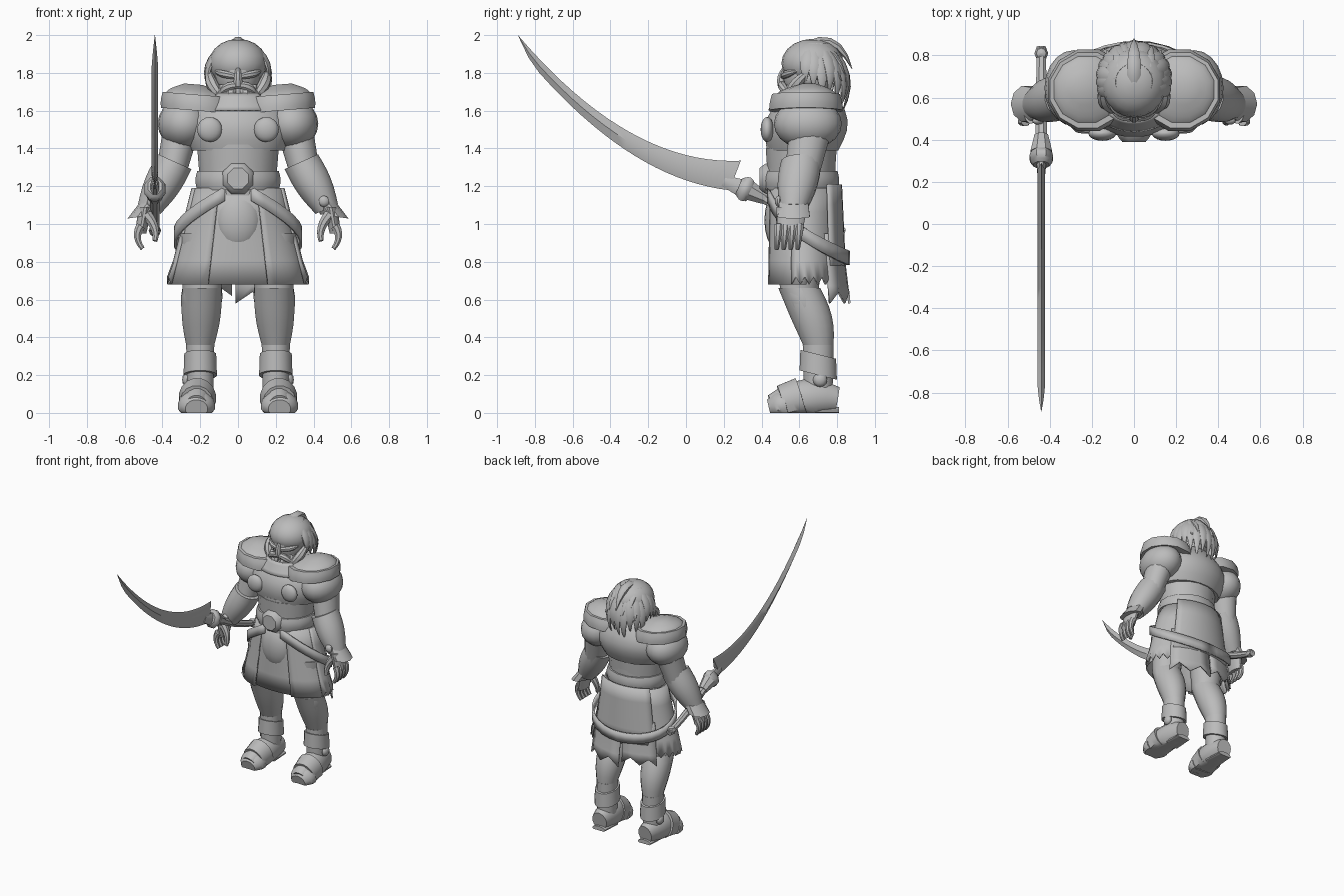
import bpy, bmesh
from math import sin, cos, pi, radians
from mathutils import Vector

if "Cube" in bpy.data.objects:
    bpy.data.objects.remove(bpy.data.objects["Cube"])

SHADE = (.5, .5, .5, 1)
grey = bpy.data.materials.new("plain_grey")
grey.use_nodes = True
grey.diffuse_color = SHADE
grey.node_tree.nodes["Principled BSDF"].inputs["Base Color"].default_value = SHADE
parts = []


def skin(name, rows, closed=True, mirror=False, thick=0):
    """Join rows of points into a mesh object, capping closed rows."""
    bm = bmesh.new()
    grid = [[bm.verts.new(point) for point in row] for row in rows]
    count = len(rows[0])
    for lower, upper in zip(grid, grid[1:]):
        for i in range(count if closed else count - 1):
            j = (i + 1) % count
            bm.faces.new((lower[i], lower[j], upper[j], upper[i]))
    if closed:
        bm.faces.new(grid[0][::-1])
        bm.faces.new(grid[-1])
    bmesh.ops.recalc_face_normals(bm, faces=bm.faces)
    mesh = bpy.data.meshes.new(name)
    bm.to_mesh(mesh)
    bm.free()
    mesh.materials.append(grey)
    part = bpy.data.objects.new(name, mesh)
    bpy.context.collection.objects.link(part)
    if thick:
        solid = part.modifiers.new("thickness", "SOLIDIFY")
        solid.thickness, solid.offset = thick, 0
    if mirror:
        part.modifiers.new("mirror", "MIRROR")
    parts.append(part)


def sweep(name, start, end, first, last, bulge=0, deep=1, bend=(0, 0, 0), level=False,
          tilt=(0, 0), side=(1, 0, 0), sides=16, steps=6, mirror=False):
    """Tapered, bowed limb; level keeps its rings horizontal. The ground flattens it."""
    start, end, bend = Vector(start), Vector(end), Vector(bend)
    rows = []
    for k in range(steps + 1):
        t = k / steps
        centre = start.lerp(end, t) + bend * 4 * t * (1 - t)
        radius = first + (last - first) * t + bulge * sin(pi * t)
        if level:
            u, v = Vector((1, 0, tilt[0])), Vector((0, 1, tilt[1]))
        else:
            along = (end - start + bend * 4 * (1 - t - t)).normalized()
            u = Vector(side)
            u = (u - along * u.dot(along)).normalized()
            v = along.cross(u)
        row = []
        for i in range(sides):
            a = 2 * pi * (i + .5) / sides
            point = centre + radius * (u * sin(a) - v * deep * cos(a))
            point.z = max(point.z, 0)
            row.append(point)
        rows.append(row)
    skin(name, rows, mirror=mirror)


def blob(name, centre, size, sides=20, mirror=False):
    """Ellipsoid with its poles on the vertical axis."""
    rows = []
    for k in range(sides // 2 + 1):
        a = pi * k * 2 / sides
        ring = max(sin(a), .02)
        turns = [2 * pi * i / sides for i in range(sides)]
        rows.append([Vector(centre) + Vector((size[0] * ring * sin(b), size[1] * ring * cos(b),
                                              size[2] * cos(a))) for b in turns])
    skin(name, rows, mirror=mirror)


def sheet(name, span, top, bottom, wide, low_wide, jag=0, mirror=False, steps=4, columns=10):
    """Curved cloth or plate around the body; the span runs in degrees from the front."""
    rows = []
    for k in range(steps + 1):
        t = k / steps
        row = []
        for i in range(columns + 1):
            a = radians(span[0] + (span[1] - span[0]) * i / columns)
            rx, ry = [p + (q - p) * t for p, q in zip(wide, low_wide)]
            lift = jag * (i % 2) if k == steps else 0
            row.append((rx * sin(a), BODY_Y - ry * cos(a), top + (bottom - top) * t + lift))
        rows.append(row)
    skin(name, rows, closed=False, thick=.012, mirror=mirror)


# Shared joints of the figure
BODY_Y = .62
SHOULDER, ELBOW, WRIST = (.3, .66, 1.5), (.36, .61, 1.24), (.47, .57, 1.08)
HIP, KNEE, ANKLE = (.18, .61, .95), (.19, .6, .66), (.2, .7, .36)

# Torso, abdomen plate, belt and discs
sweep("waist", (0, .61, 1.15), (0, .61, 1.42), .2, .21, deep=.9, level=True)
sweep("chest", (0, .62, 1.39), (0, .66, 1.71), .25, .15, bulge=.09, deep=.75, level=True, sides=24)
sweep("abdomen_plate", (0, .61, 1.28), (0, .61, 1.4), .21, .22, deep=.87, level=True)
sweep("belt", (0, .61, 1.18), (0, .61, 1.28), .22, .22, bulge=.01, deep=.89, level=True)
sweep("belt_buckle", (0, .45, 1.24), (0, .39, 1.24), .09, .06, sides=8, bulge=.01)
blob("chest_disc", (.15, .43, 1.5), (.066, .035, .066), mirror=True)
sheet("gorget", (-50, 50), 1.69, 1.6, (.15, .13), (.22, .18))

# Layered shoulder armour
blob("lower_shoulder_plate", (.285, .645, 1.53), (.14, .18, .135), mirror=True)
sweep("upper_shoulder_plate", (.215, .635, 1.6), (.22, .635, 1.685), .2, .185, bulge=.005,
      level=True, sides=12, tilt=(.08, 0), mirror=True)
sweep("shoulder_cap", (.22, .635, 1.67), (.235, .65, 1.74), .175, .05, bulge=.025,
      level=True, sides=12, tilt=(.08, 0), mirror=True)

# Arms and gauntlets
sweep("upper_arm", SHOULDER, ELBOW, .1, .08, deep=1.15, level=True, mirror=True)
sweep("forearm_guard", (.335, .61, 1.33), WRIST, .09, .06, bulge=.014, deep=1.2, level=True,
      tilt=(.45, 0), mirror=True)
sweep("gauntlet_cuff", (.45, .57, 1.13), (.51, .57, 1.04), .065, .075, deep=1.2, level=True,
      tilt=(-.15, 0), sides=10, mirror=True)
blob("wrist_stud", (.455, .49, 1.12), (.03, .02, .03), sides=10, mirror=True)
sweep("palm", (.49, .56, 1.09), (.515, .55, .95), .038, .03, deep=2.2, level=True, mirror=True)
for i in range(4):
    y = .49 + .037 * i
    sweep("finger", (.515, y, .99), (.505, y - .01, .87), .026, .013, bend=(.022, 0, 0),
          side=(0, 1, 0), sides=8, mirror=True)
sweep("thumb", (.485, .51, 1.05), (.44, .48, .91), .032, .014, bend=(-.02, 0, 0),
      side=(0, 1, 0), sides=8, mirror=True)

# Skirt: front cloths, drape, side panels and ragged rear cloths
sheet("centre_cloth", (-32, 32), 1.19, .68, (.22, .18), (.36, .17))
blob("belly_drape", (0, .5, 1.02), (.13, .085, .17))
sheet("thigh_panel", (26, 95), 1.19, .68, (.23, .19), (.36, .2), mirror=True)
sheet("side_panel", (72, 140), 1.19, .68, (.24, .18), (.37, .2), jag=.04, mirror=True)
sheet("inner_skirt", (85, 180), 1.19, .74, (.21, .17), (.33, .19), jag=.06, mirror=True)
sheet("back_panel", (130, 230), 1.21, .78, (.27, .2), (.34, .22))
sheet("tail_cloth", (125, 182), .95, .58, (.31, .2), (.36, .245), jag=.06, columns=4)
sheet("side_tail_cloth", (185, 230), .95, .62, (.33, .2), (.37, .23), jag=.05, columns=4)

# Strap slung from the belt front to low behind the hips
rows = []
for i in range(15):
    a = radians(12 + 12 * i)
    drop = 1.2 - .38 * sin(a / 2)
    rows.append([(.335 * sin(a), .645 - .215 * cos(a), drop + h) for h in (-.038, .038)])
skin("hip_strap", rows, closed=False, thick=.014, mirror=True)

# Legs with knee guards
sweep("thigh", HIP, KNEE, .13, .105, level=True, mirror=True)
sweep("calf", KNEE, ANKLE, .105, .076, bulge=.014, deep=1.08, bend=(0, .012, 0), level=True,
      mirror=True)
sweep("shin", ANKLE, (.2, .7, .1), .076, .07, deep=1.1, level=True, mirror=True)
sweep("knee_guard", (.185, .59, .74), (.2, .645, .48), .08, .08, bulge=.03, level=True,
      tilt=(0, -.3), sides=10, mirror=True)

# Boots
sweep("boot", (.2, .8, .07), (.22, .46, .03), .06, .06, bulge=.03, deep=1.15, bend=(0, 0, .025),
      mirror=True)
sweep("toe_plate", (.22, .53, .04), (.22, .44, .02), .098, .06, bulge=.015, deep=.85, mirror=True)
sweep("instep_plate", (.215, .61, .08), (.22, .51, .05), .1, .09, deep=1.1, mirror=True)
sweep("heel", (.2, .81, .01), (.2, .66, .01), .055, .065, deep=.4, mirror=True)
sweep("boot_cuff", (.2, .7, .2), (.2, .7, .31), .09, .086, deep=1.12, level=True,
      tilt=(0, -.25), mirror=True)
blob("ankle_disc", (.27, .71, .175), (.026, .038, .038), sides=12, mirror=True)

# Head and face
sweep("neck", (0, .67, 1.58), (0, .66, 1.75), .1, .09, level=True)
blob("head", (0, .645, 1.8), (.125, .135, .16))
sweep("jaw", (0, .64, 1.76), (0, .6, 1.62), .115, .06, bulge=.01, level=True)
sweep("nose", (0, .52, 1.82), (0, .51, 1.74), .014, .028, bend=(0, -.01, 0), sides=8)
sweep("brow", (.01, .515, 1.78), (.12, .59, 1.81), .014, .006, bulge=.01, bend=(.015, -.015, 0),
      side=(0, 0, 1), sides=8, mirror=True)
sweep("moustache", (0, .505, 1.735), (.1, .55, 1.66), .018, .004, bulge=.012, bend=(.015, -.01, .02),
      side=(0, 0, 1), sides=8, mirror=True)
sweep("side_whisker", (.15, .63, 1.79), (.07, .53, 1.66), .02, .004, bulge=.02, bend=(.02, -.01, 0),
      sides=8, mirror=True)
blob("ear", (.135, .65, 1.77), (.026, .035, .04), sides=10, mirror=True)
for k in range(4):
    inward = .025 * k
    sweep("beard_lock", (.11 - inward, .59 - inward * .7, 1.72), (.065 - inward * .6, .5, 1.6),
          .028, .004, bulge=.012, bend=(.01, -.01, 0), sides=8, mirror=True)

# Hair: rounded cap, hanging locks and swept crest
blob("hair_cap", (0, .67, 1.85), (.155, .165, .13))
for i in range(15):
    a = radians(75 + 15 * i)
    back = max(0, -cos(a))
    out = Vector((sin(a), -cos(a), 0))
    crown = Vector((0, .675, 1.95))
    tip = crown + out * .16 - Vector((0, 0, .2 + .11 * back + .025 * (i % 3)))
    sweep("hair_lock", crown + out * .08, tip, .025, .003, bulge=.018, deep=.45,
          bend=out * (.04 + .02 * back), side=(cos(a), sin(a), 0), sides=8)
for i in range(7):
    x = .036 * (i - 3)
    lift = .02 * (i % 2) - abs(x) * .4
    sweep("crest_lock", (x * .6, .58, 1.91), (x * 1.2, .88 - abs(x) / 2, 1.8 + lift), .02, .002,
          bulge=.024, deep=.8, bend=(0, .03, .075 + lift), sides=8)

# Sword: bowed diamond-section blade that widens to the hilt
SWORD_X, STEPS = -.44, 20
rows = []
for k in range(STEPS + 1):
    t = k / STEPS
    y = -.89 + 1.18 * t
    z = 2 - .665 * t - .72 * t * (1 - t)
    width = min(t, .065) + .09 * t * t + .001
    low_y, low_z = y - .06 * t, z - width
    half = min(t, .08) / 5 + .001
    middle = ((y + low_y) / 2, (z + low_z) / 2)
    rows.append([(SWORD_X, y, z), (SWORD_X + half, *middle),
                 (SWORD_X, low_y, low_z), (SWORD_X - half, *middle)])
skin("sword_blade", rows)
sweep("sword_tang", (SWORD_X, .2, 1.23), (SWORD_X, .34, 1.17), .016, .03, deep=2, sides=8)
sweep("sword_guard", (SWORD_X, .28, 1.2), (SWORD_X, .35, 1.17), .04, .04, bulge=.02, deep=1.2,
      sides=8)
sweep("sword_collar", (SWORD_X, .34, 1.175), (SWORD_X, .42, 1.135), .055, .035, sides=8)
sweep("sword_grip", (SWORD_X, .38, 1.155), (SWORD_X, .84, .955), .03, .024, bend=(0, 0, -.02),
      sides=8)
blob("sword_pommel", (SWORD_X, .81, .965), (.033, .035, .033), sides=8)

# Smooth shading with crisp plate edges
bpy.ops.object.select_all(action="DESELECT")
for part in parts:
    part.select_set(True)
bpy.context.view_layer.objects.active = parts[0]
bpy.ops.object.shade_smooth_by_angle(angle=radians(40))
